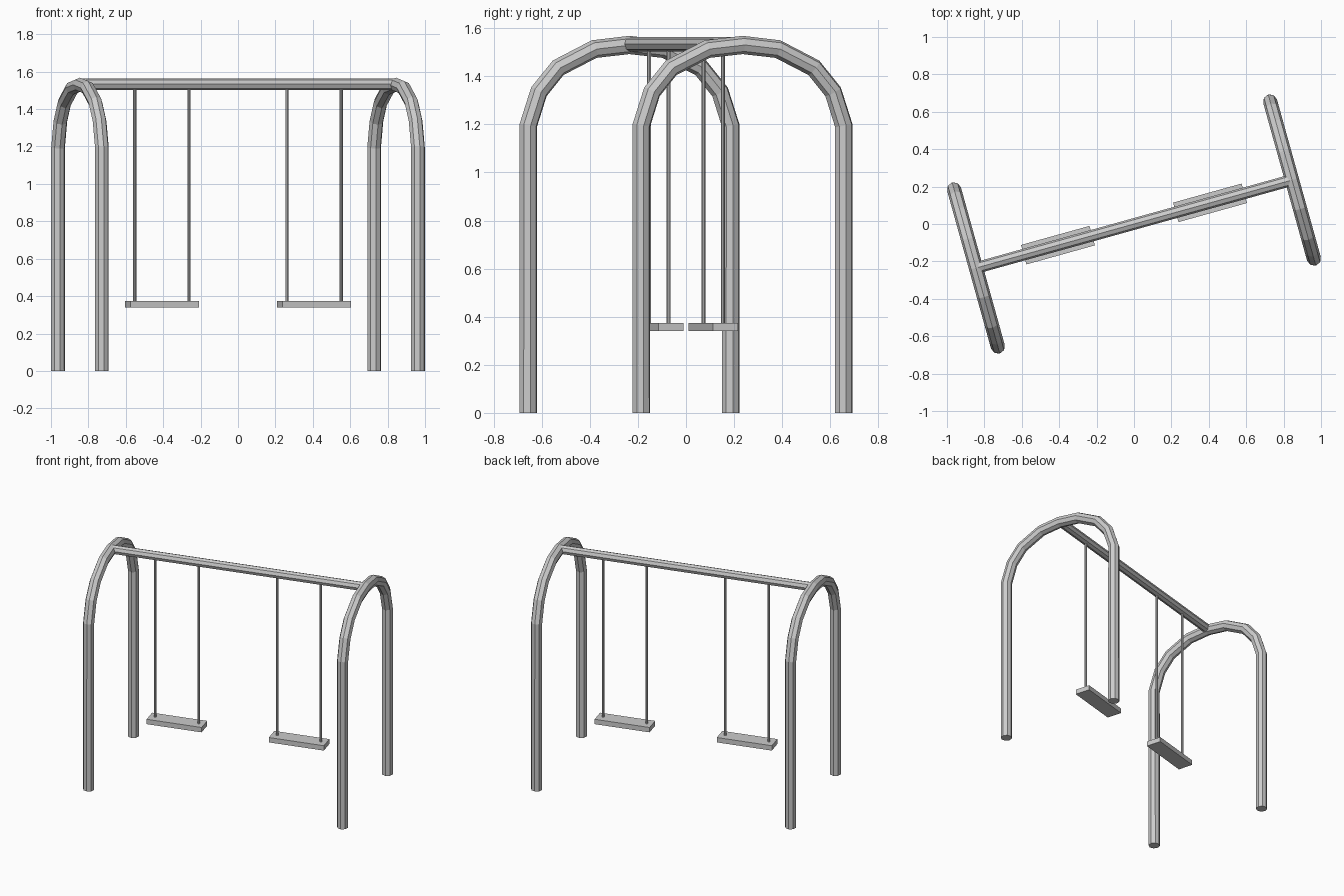
import bpy, math
from mathutils import Matrix

if "Cube" in bpy.data.objects:
    bpy.data.objects.remove(bpy.data.objects["Cube"])

TURN = Matrix.Rotation(math.radians(15.55), 4, 'Z')  # whole frame is turned on the ground


def tube(name, pts, radius, res=2):
    """Flat-faced capped tube along a list of points."""
    cu = bpy.data.curves.new(name, 'CURVE')
    cu.dimensions = '3D'
    cu.bevel_depth = radius
    cu.bevel_resolution = res
    cu.use_fill_caps = True
    sp = cu.splines.new('POLY')
    sp.points.add(len(pts) - 1)
    for p, co in zip(sp.points, pts):
        p.co = (*co, 1)
    sp.use_smooth = False
    ob = bpy.data.objects.new(name, cu)
    bpy.context.collection.objects.link(ob)
    ob.matrix_world = TURN
    return ob


# half of the arch profile: distance from centre, height
half = [(0.437, 0), (0.437, 1.195), (0.391, 1.335), (0.308, 1.435), (0.152, 1.513)]
profile = [(-v, z) for v, z in half] + [(0, 1.53)] + [(v, z) for v, z in reversed(half)]

for side, s in (("left", -1), ("right", 1)):
    # arched legs
    tube(side + "_arch", [(s * 0.877, v, z) for v, z in profile], 0.038)

    # swing seat
    u = s * 0.422
    bpy.ops.mesh.primitive_cube_add(size=1)
    seat = bpy.context.object
    seat.name = side + "_seat"
    seat.matrix_world = (TURN @ Matrix.Translation((u, 0, 0.357))
                         @ Matrix.Diagonal((0.38, 0.108, 0.035, 1)))

    # ropes
    for n, d in (("outer", s * 0.151), ("inner", -s * 0.151)):
        tube(f"{side}_{n}_rope", [(u + d, 0, 0.36), (u + d, 0, 1.53)], 0.0085)

# top beam
tube("top_beam", [(-0.877, 0, 1.533), (0.877, 0, 1.533)], 0.031)
